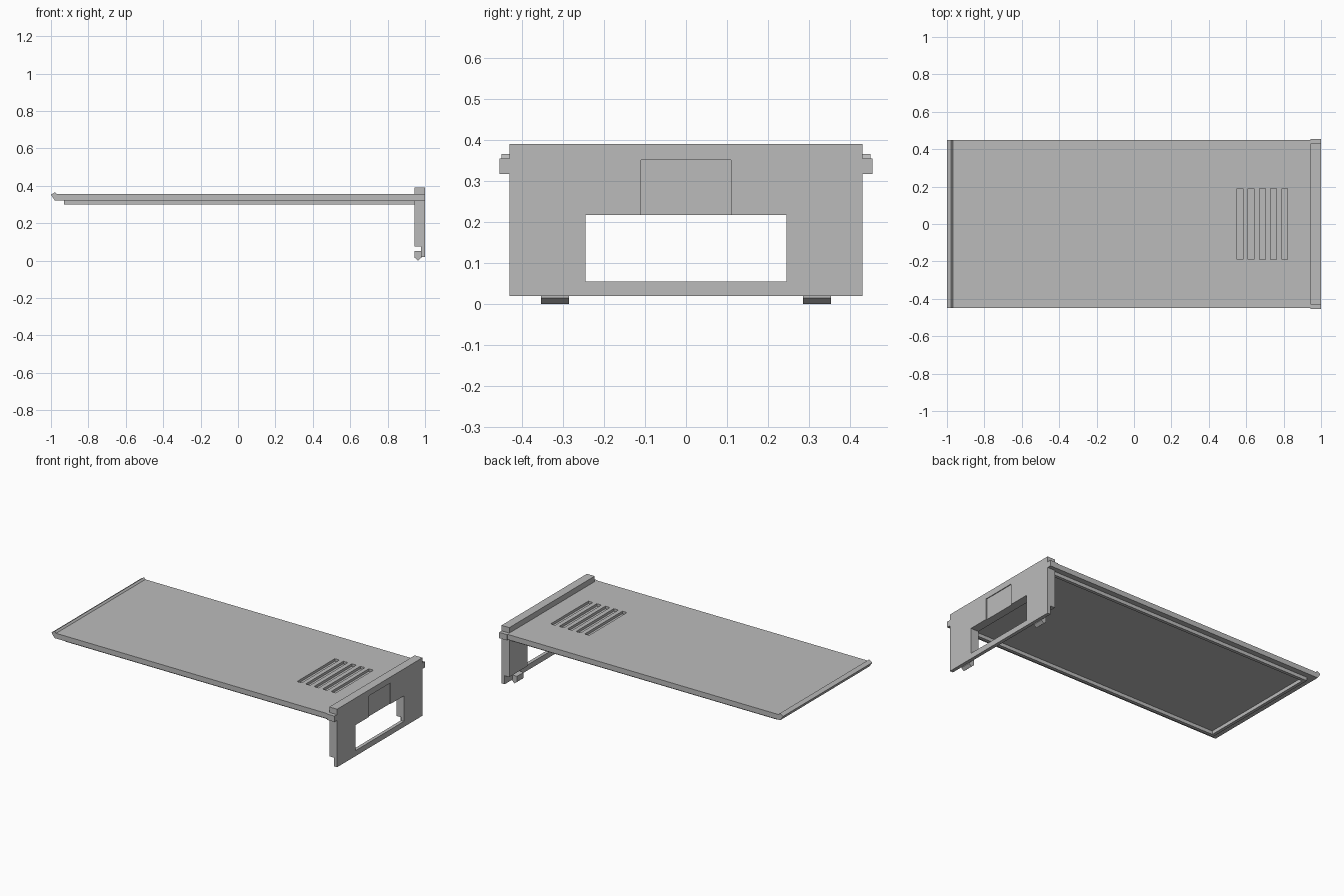
import bpy
import bmesh

cube = bpy.data.objects.get("Cube")
if cube:
    bpy.data.objects.remove(cube, do_unlink=True)

grey = bpy.data.materials.new("plain grey")
grey.use_nodes = True
COLOUR = (0.5, 0.5, 0.5, 1)
grey.diffuse_color = COLOUR
grey.node_tree.nodes["Principled BSDF"].inputs["Base Color"].default_value = COLOUR


def extrude(name, profile, y0, y1):
    """Extrude an (x, z) profile from y0 to y1."""
    bm = bmesh.new()
    face = bm.faces.new([bm.verts.new((x, y0, z)) for x, z in profile])
    moved = bmesh.ops.extrude_face_region(bm, geom=[face])["geom"]
    verts = [v for v in moved if isinstance(v, bmesh.types.BMVert)]
    bmesh.ops.translate(bm, verts=verts, vec=(0, y1 - y0, 0))
    bmesh.ops.recalc_face_normals(bm, faces=bm.faces)
    mesh = bpy.data.meshes.new(name)
    bm.to_mesh(mesh)
    bm.free()
    mesh.materials.append(grey)
    obj = bpy.data.objects.new(name, mesh)
    bpy.context.collection.objects.link(obj)
    return obj


def box(name, x0, x1, y0, y1, z0, z1):
    return extrude(name, [(x0, z0), (x1, z0), (x1, z1), (x0, z1)], y0, y1)


def cut(target, cutter):
    """Subtract the cutter, then hide it."""
    mod = target.modifiers.new("cut", "BOOLEAN")
    mod.operation = "DIFFERENCE"
    mod.solver = "EXACT"
    mod.object = cutter
    cutter.hide_render = True
    cutter.hide_viewport = True
    cutter.display_type = "WIRE"


# Flat lid with a raised, pointed lip along its free end
lid = extrude("lid", [(-0.98, 0.322), (0.95, 0.322), (0.95, 0.355), (-0.968, 0.355),
                      (-0.978, 0.366), (-1.0, 0.352)], -0.45, 0.45)

# Grip grooves near the end panel
for i in range(5):
    x = 0.566 + i * 0.06
    cut(lid, box(f"groove_cutter_{i + 1}", x - 0.016, x + 0.016, -0.19, 0.19, 0.339, 0.4))

# Shallow rim below the lid
box("rim_end", -0.93, -0.91, -0.415, 0.415, 0.3, 0.324)
for side, s in (("left", 1), ("right", -1)):
    y0, y1 = sorted((s * 0.395, s * 0.415))
    box(f"rim_{side}", -0.91, 0.95, y0, y1, 0.3, 0.324)

# End panel: thick above, thin along its foot
panel = extrude("end_panel", [(0.945, 0.075), (0.978, 0.075), (0.978, 0.02), (1.0, 0.02),
                              (1.0, 0.39), (0.945, 0.39)], -0.43, 0.43)
cut(panel, box("window_cutter", 0.9, 1.1, -0.245, 0.245, 0.055, 0.218))
cut(panel, box("label_recess_cutter", 0.995, 1.1, -0.11, 0.11, 0.2, 0.352))

# Side tabs and hooked feet
for side, s in (("back", 1), ("front", -1)):
    y0, y1 = sorted((s * 0.42, s * 0.455))
    box(f"side_tab_{side}", 0.945, 0.999, y0, y1, 0.318, 0.355)
    y0, y1 = sorted((s * 0.285, s * 0.353))
    extrude(f"hook_{side}", [(0.945, 0.015), (0.962, 0.0), (0.98, 0.015), (0.98, 0.02),
                             (0.99, 0.02), (0.99, 0.05), (0.945, 0.05)], y0, y1)
